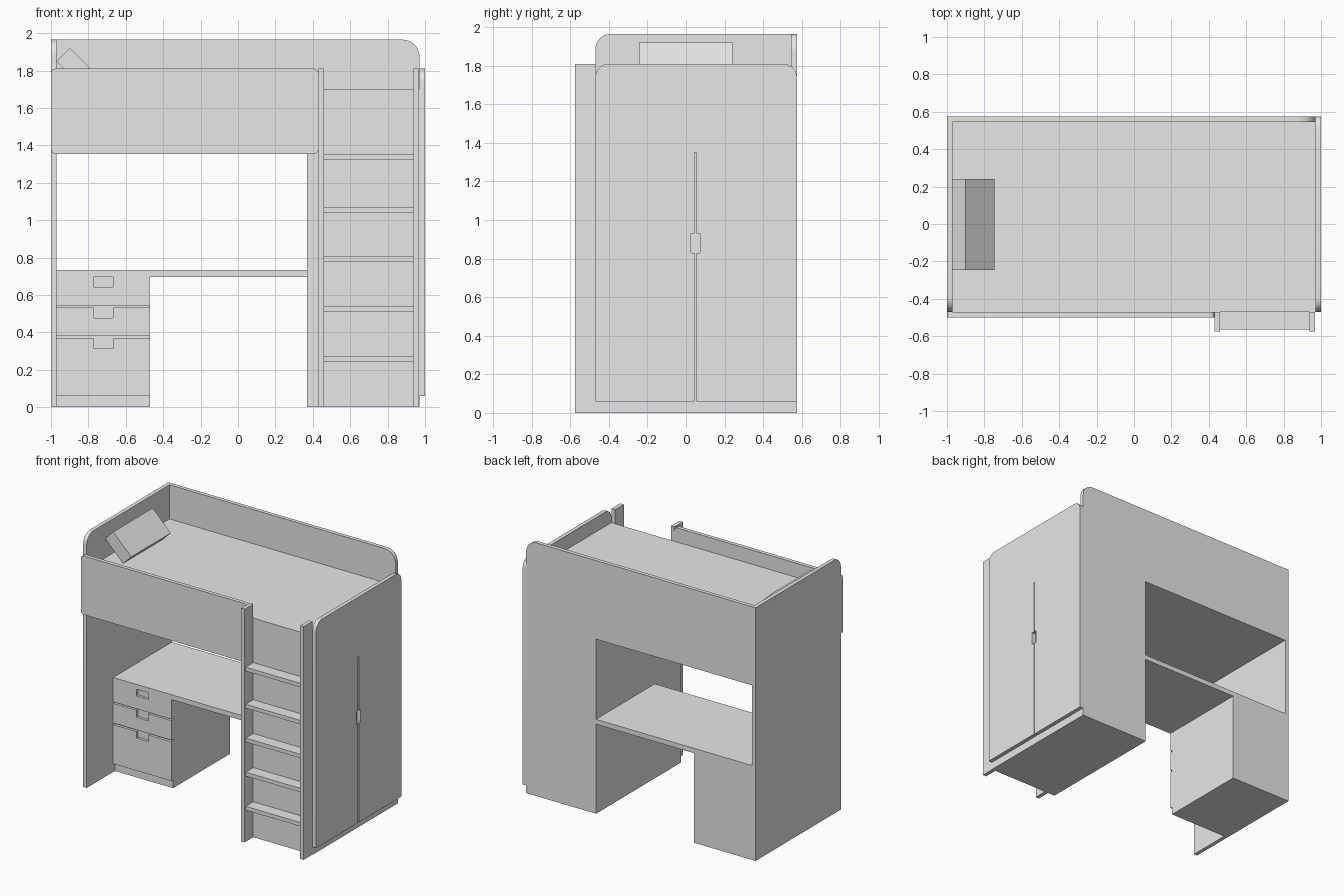
import bpy, bmesh, math
from mathutils import Vector

if "Cube" in bpy.data.objects:
    bpy.data.objects.remove(bpy.data.objects["Cube"])

grey = bpy.data.materials.new("light_grey")
grey.diffuse_color = (0.8, 0.8, 0.8, 1)
grey.use_nodes = True
grey.node_tree.nodes["Principled BSDF"].inputs["Base Color"].default_value = grey.diffuse_color


def plate(name, outline, axis, a, b):
    """Extrude a 2D outline from a to b along axis ('x': outline is y,z; 'y': outline is x,z)."""
    bm = bmesh.new()
    put = (lambda p: (a, p[0], p[1])) if axis == 'x' else (lambda p: (p[0], a, p[1]))
    face = bm.faces.new([bm.verts.new(put(p)) for p in outline])
    ext = bmesh.ops.extrude_face_region(bm, geom=[face])
    move = Vector((b - a, 0, 0)) if axis == 'x' else Vector((0, b - a, 0))
    bmesh.ops.translate(bm, vec=move, verts=[v for v in ext['geom'] if isinstance(v, bmesh.types.BMVert)])
    bmesh.ops.recalc_face_normals(bm, faces=bm.faces)
    me = bpy.data.meshes.new(name)
    bm.to_mesh(me)
    bm.free()
    me.materials.append(grey)
    ob = bpy.data.objects.new(name, me)
    bpy.context.collection.objects.link(ob)
    bpy.ops.object.select_all(action='DESELECT')
    ob.select_set(True)
    bpy.context.view_layer.objects.active = ob
    bpy.ops.object.shade_smooth_by_angle(angle=math.radians(30))
    return ob


def box(name, x0, x1, y0, y1, z0, z1):
    return plate(name, [(x0, z0), (x1, z0), (x1, z1), (x0, z1)], 'y', y0, y1)


def corner(u, v, r, su, sv, n=8):
    """Rounded corner at (u, v); su, sv point outwards. Runs counter-clockwise."""
    start = math.atan2(sv, su) - math.pi / 4
    cu, cv = u - su * r, v - sv * r
    return [(cu + r * math.cos(start + math.pi / 2 * i / n),
             cv + r * math.sin(start + math.pi / 2 * i / n)) for i in range(n + 1)]


FRONT, BACK = -0.47, 0.575

# bed: end panel, back panel, front rail, mattress base
plate("left_end_panel", [(FRONT, 0), (BACK, 0), (BACK, 1.965)] + corner(FRONT, 1.965, 0.08, -1, 1),
      'x', -1, -0.97)
plate("back_panel", [(-0.97, 1.355), (0.97, 1.355)] + corner(0.97, 1.965, 0.09, 1, 1) + [(-0.97, 1.965)],
      'y', 0.545, BACK)
r = 0.025
plate("front_rail", corner(-1, 1.355, r, -1, -1) + corner(0.43, 1.355, r, 1, -1)
      + corner(0.43, 1.81, r, 1, 1) + corner(-1, 1.81, r, -1, 1), 'y', -0.50, FRONT)
box("mattress", -0.97, 0.937, FRONT, 0.545, 1.355, 1.70)
box("bed_end_board", 0.937, 0.97, FRONT, 0.545, 1.355, 1.70)

# leaning pillow
plate("pillow", [(-0.815, 1.697), (-0.745, 1.767), (-0.90, 1.92), (-0.97, 1.85)], 'y', -0.245, 0.24)

# wardrobe with double door, slot and handle cut-out
box("wardrobe_body", 0.37, 0.97, FRONT, BACK, 0, 1.355)
half = [(0.005, 0.06), (0.005, 0.83), (0.023, 0.83), (0.023, 0.93), (0.005, 0.93), (0.005, 1.35)]
mid = 0.05
slot = [(mid - u, z) for u, z in half] + [(mid + u, z) for u, z in reversed(half)]
plate("wardrobe_doors", [(FRONT, 0.06)] + slot + [(BACK, 0.06)]
      + corner(BACK, 1.81, 0.07, 1, 1) + corner(FRONT, 1.81, 0.07, -1, 1), 'x', 0.97, 1.0)

# ladder
for side, x in (("left", 0.43), ("right", 0.937)):
    box(f"ladder_post_{side}", x, x + 0.03, -0.575, FRONT, 0, 1.81)
for i, z in enumerate((0.245, 0.51, 0.775, 1.037, 1.325)):
    box(f"ladder_step_{i + 1}", 0.46, 0.937, -0.563, FRONT, z, z + 0.03)

# desk and drawer unit
DESK = -0.145
box("desk_top", -0.97, 0.37, DESK, BACK, 0.695, 0.733)
box("drawer_body", -0.97, -0.47, DESK + 0.02, BACK, 0, 0.695)
xl, xr, hl, hr = -0.97, -0.47, -0.77, -0.668
for name, z0, z1, notch in (("bottom", 0.063, 0.367, 0.315), ("middle", 0.38, 0.532, 0.477)):
    plate(f"drawer_front_{name}", [(xl, z0), (xr, z0), (xr, z1), (hr, z1), (hr, notch),
                                   (hl, notch), (hl, z1), (xl, z1)], 'y', DESK, DESK + 0.02)
# top drawer: its handle opening closes against the desk edge
plate("drawer_front_top", [(xl, 0.543), (xr, 0.543), (xr, 0.695), (hr, 0.695), (hr, 0.643),
                           (hl, 0.643), (hl, 0.695), (xl, 0.695)], 'y', DESK, DESK + 0.02)
